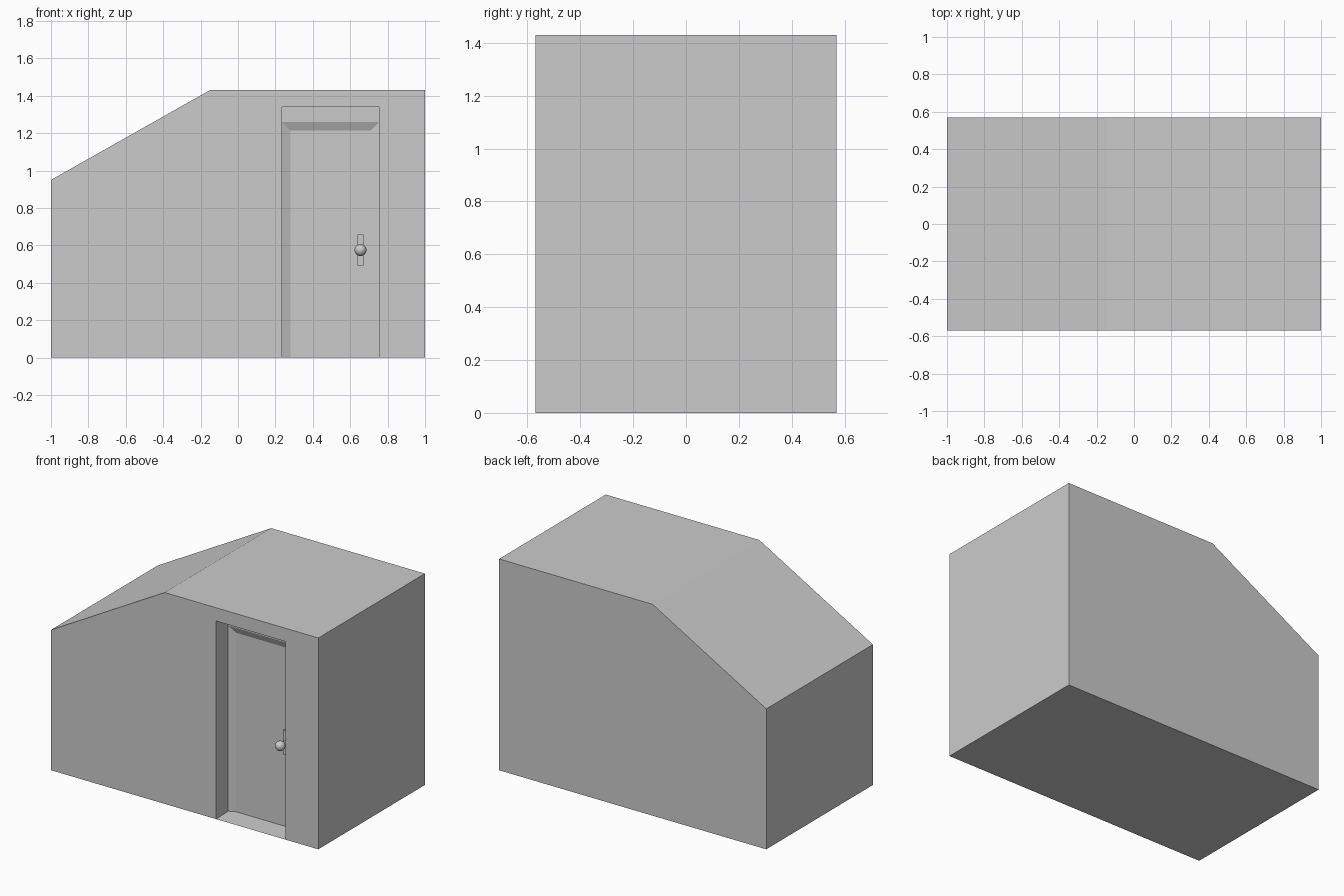
import bpy, bmesh, math

if "Cube" in bpy.data.objects:
    bpy.data.objects.remove(bpy.data.objects["Cube"])

FRONT, BACK = -0.57, 0.57      # wall planes
JAMB, PANEL = -0.44, -0.42     # recess back plane, door panel plane
L, R, TOP = 0.235, 0.755, 1.34 # doorway opening
HEAD, BEV, SILL = 1.26, 0.045, 0.004


def finish(bm, name):
    bmesh.ops.remove_doubles(bm, verts=bm.verts, dist=0.0005)
    bmesh.ops.recalc_face_normals(bm, faces=bm.faces)
    mesh = bpy.data.meshes.new(name)
    bm.to_mesh(mesh)
    bm.free()
    obj = bpy.data.objects.new(name, mesh)
    bpy.context.collection.objects.link(obj)
    return obj


bm = bmesh.new()


def face(points):
    bm.faces.new([bm.verts.new(p) for p in points])


# Building shell: outline with the doorway notched out of the front wall
door = [(L, 0), (L, TOP), (R, TOP), (R, 0)]
outer = [(1, 0), (1, 1.43), (-0.15, 1.43), (-1, 0.95), (-1, 0)]
face([(x, FRONT, z) for x, z in door + outer])
face([(x, BACK, z) for x, z in outer])
for (x0, z0), (x1, z1) in zip(outer, outer[1:]):
    face([(x0, FRONT, z0), (x1, FRONT, z1), (x1, BACK, z1), (x0, BACK, z0)])
face([(-1, FRONT, 0), (L, FRONT, 0), (R, FRONT, 0), (1, FRONT, 0),
      (1, BACK, 0), (-1, BACK, 0)])

# Recess: side jambs and the bevelled strips framing the panel
il, ir, it = L + BEV, R - BEV, HEAD - BEV
for x, xi in ((L, il), (R, ir)):
    face([(x, FRONT, 0), (x, FRONT, TOP), (x, JAMB, TOP),
          (x, JAMB, HEAD), (x, JAMB, SILL)])
    face([(x, JAMB, SILL), (x, JAMB, HEAD), (xi, PANEL, it), (xi, PANEL, SILL)])

# Recess: ceiling, header, head bevel, door panel and floor
face([(L, FRONT, TOP), (R, FRONT, TOP), (R, JAMB, TOP), (L, JAMB, TOP)])
face([(L, JAMB, TOP), (R, JAMB, TOP), (R, JAMB, HEAD), (L, JAMB, HEAD)])
face([(L, JAMB, HEAD), (R, JAMB, HEAD), (ir, PANEL, it), (il, PANEL, it)])
face([(il, PANEL, SILL), (il, PANEL, it), (ir, PANEL, it), (ir, PANEL, SILL)])
face([(L, FRONT, 0), (R, FRONT, 0), (R, JAMB, SILL), (ir, PANEL, SILL),
      (il, PANEL, SILL), (L, JAMB, SILL)])
finish(bm, "building_with_doorway")

# Thin plate behind the handle
bpy.ops.mesh.primitive_cube_add(size=1, location=(0.655, PANEL - 0.003, 0.575))
plate = bpy.context.object
plate.name = "handle_plate"
plate.scale = (0.034, 0.012, 0.165)

# Knob and its neck
KX, KY, KZ = 0.655, -0.484, 0.575
bpy.ops.mesh.primitive_cylinder_add(vertices=16, radius=0.013, depth=PANEL - KY,
                                    location=(KX, (PANEL + KY) / 2, KZ),
                                    rotation=(math.pi / 2, 0, 0))
bpy.context.object.name = "knob_neck"
bpy.ops.object.shade_smooth_by_angle()
bpy.ops.mesh.primitive_uv_sphere_add(segments=24, ring_count=12, radius=0.032,
                                     location=(KX, KY, KZ),
                                     rotation=(math.pi / 2, 0, 0))
bpy.context.object.name = "door_knob"
bpy.ops.object.shade_smooth_by_angle()
